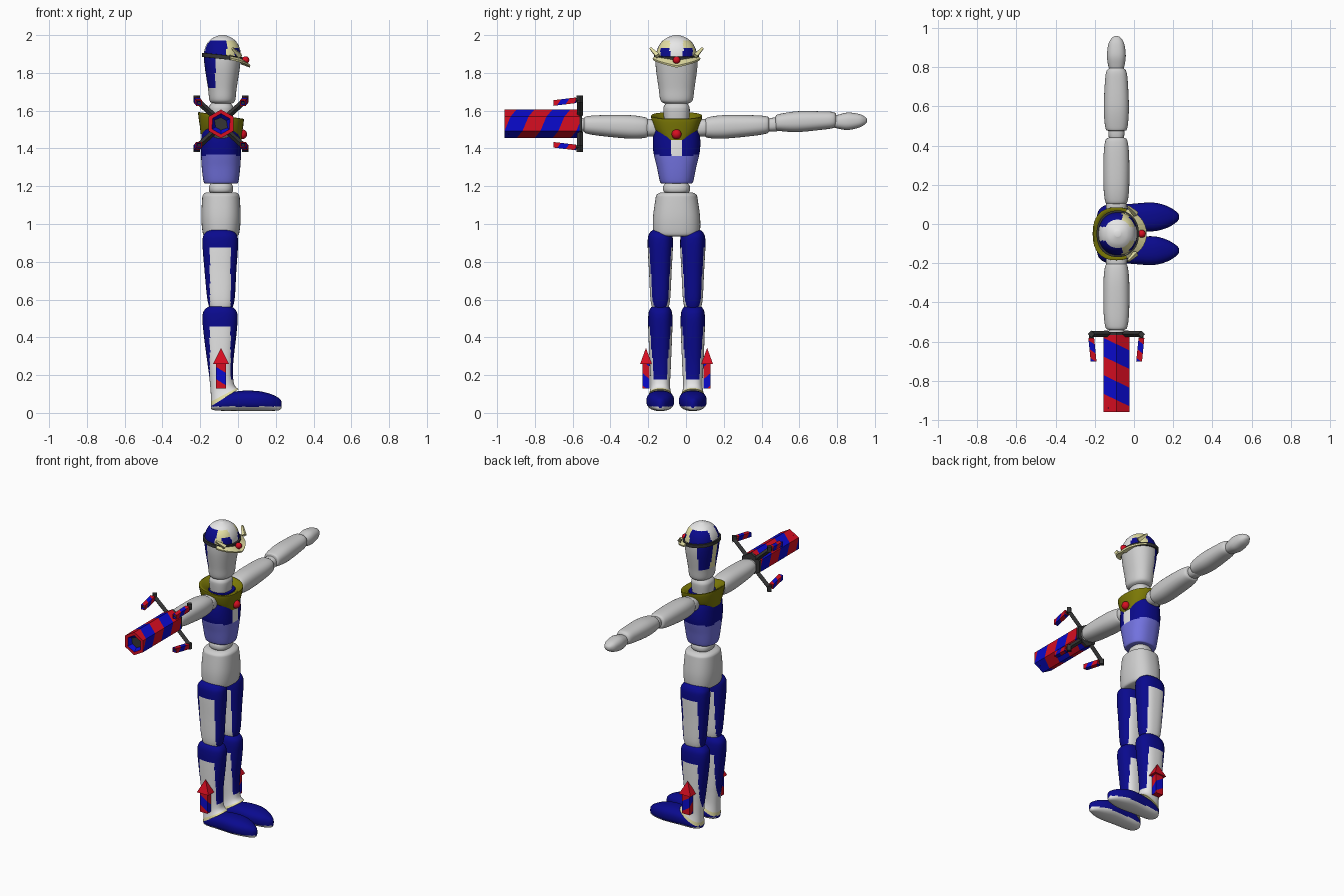
import bpy, bmesh, math
from mathutils import Vector, Matrix

old = bpy.data.objects.get("Cube")
if old:
    bpy.data.objects.remove(old, do_unlink=True)

XC, YC = -0.09, -0.05  # body axis
COLOURS = {
    "body_grey": (0.62, 0.62, 0.62), "white": (0.85, 0.85, 0.85),
    "dark_blue": (0.003, 0.003, 0.27), "bright_blue": (0.003, 0.003, 0.62),
    "red": (0.68, 0.004, 0.015), "lavender_blue": (0.17, 0.17, 0.74),
    "olive": (0.2, 0.19, 0.002), "pale_yellow": (0.78, 0.74, 0.37),
    "dark_grey": (0.035, 0.035, 0.035)}
MATS = {}
for key, rgb in COLOURS.items():
    m = MATS[key] = bpy.data.materials.new(key)
    m.use_nodes = True
    m.diffuse_color = (*rgb, 1)
    m.node_tree.nodes["Principled BSDF"].inputs["Base Color"].default_value = (*rgb, 1)


def finish(name, bm, rule, place=None, smooth=True):
    """Colour faces by a colour name or rule, move points into place, add the object."""
    names = []
    for f in bm.faces:
        col = rule if isinstance(rule, str) else rule(f)
        if col not in names:
            names.append(col)
        f.material_index = names.index(col)
        f.smooth = smooth
    if place:
        for v in bm.verts:
            v.co = place(v.co)
    bmesh.ops.recalc_face_normals(bm, faces=bm.faces[:])
    me = bpy.data.meshes.new(name)
    bm.to_mesh(me)
    bm.free()
    for n in names:
        me.materials.append(MATS[n])
    if smooth:
        me.set_sharp_from_angle(angle=math.radians(45))
    ob = bpy.data.objects.new(name, me)
    bpy.context.collection.objects.link(ob)
    return ob


def spline(a, b, c, d, t):
    return b + 0.5 * t * (c - a + t * (2 * a - 5 * b + 4 * c - d + t * (3 * (b - c) + d - a)))


def loft(name, rings, rule, place=None, segs=48, sub=6, power=2.4):
    """Skin through rounded rings given as (height, centre x, radius x, radius y)."""
    rings = [Vector(r) for r in rings]
    path = []
    for i in range(len(rings) - 1):
        a, b, c, d = (rings[min(max(i + k, 0), len(rings) - 1)] for k in (-1, 0, 1, 2))
        path += [spline(a, b, c, d, k / sub) for k in range(sub)]
    path.append(rings[-1])
    bm = bmesh.new()
    loops = []
    for z, cx, rx, ry in path:
        loop = []
        for k in range(segs):
            a = 2 * math.pi * k / segs
            c, s = math.cos(a), math.sin(a)
            e = 2 / power
            loop.append(bm.verts.new((cx + rx * math.copysign(abs(c) ** e, c),
                                      ry * math.copysign(abs(s) ** e, s), z)))
        loops.append(loop)
    for lo, hi in zip(loops, loops[1:]):
        for k in range(segs):
            n = (k + 1) % segs
            bm.faces.new((lo[k], lo[n], hi[n], hi[k]))
    bm.faces.new(loops[0])
    bm.faces.new(loops[-1])
    by_point = rule if isinstance(rule, str) else lambda f: rule(f.calc_center_median())
    return finish(name, bm, by_point, place)


def striped_prism(name, n, r, length, pitch, place):
    """Flat-sided bar with red and blue stripes winding round it."""
    bm = bmesh.new()
    bmesh.ops.create_cone(bm, cap_ends=True, segments=n, radius1=r, radius2=r, depth=length,
                          matrix=Matrix.Translation((0, 0, length / 2)))
    v0 = next(iter(bm.verts)).co
    turn = math.pi / n - math.atan2(v0.y, v0.x)
    bmesh.ops.rotate(bm, verts=bm.verts[:], matrix=Matrix.Rotation(turn, 3, 'Z'))
    bm.normal_update()
    colours = {}
    half = math.pi / n
    count = int(2 * length / abs(pitch)) + 3
    for nrm in [f.normal.copy() for f in bm.faces if abs(f.normal.z) < 0.5]:
        a = math.atan2(nrm.y, nrm.x)
        tangent = Vector((-nrm.y, nrm.x, 0))
        width = 2 * r * math.sin(half)
        normal = nrm.cross(tangent * width + Vector((0, 0, pitch / n)))
        side = lambda: [f for f in bm.faces if f.normal.dot(nrm) > 0.99]
        for k in range(-count, count + 1):
            co = nrm * r * math.cos(half) + Vector((0, 0, pitch * (a / math.tau + k / 2)))
            fs = side()
            geom = fs + list({e for f in fs for e in f.edges}) + list({v for f in fs for v in f.verts})
            bmesh.ops.bisect_plane(bm, geom=geom, dist=1e-6, plane_co=co, plane_no=normal)
            bm.normal_update()
        for f in side():
            c = f.calc_center_median()
            phase = c.z / pitch - a / math.tau - c.dot(tangent) / width / n
            colours[f] = "red" if phase % 1 >= 0.5 else "bright_blue"
    # Stepped muzzle
    end = max(bm.faces, key=lambda f: f.calc_center_median().z)
    for ring, depth in (("red", 0), ("bright_blue", -r * 0.3)):
        out = bmesh.ops.inset_region(bm, faces=[end], thickness=r * 0.28, depth=depth)
        colours.update({f: ring for f in out["faces"]})
    colours[end] = "dark_grey"
    return finish(name, bm, lambda f: colours.get(f, "red"), place, smooth=False)


def beam(name, a, b, width, col, tip=None):
    a, b = Vector(a), Vector(b)
    bm = bmesh.new()
    mat = Matrix.Translation((a + b) / 2) @ (b - a).to_track_quat('Z', 'Y').to_matrix().to_4x4()
    bmesh.ops.create_cone(bm, cap_ends=True, segments=4, radius1=width,
                          radius2=width if tip is None else tip, depth=(b - a).length, matrix=mat)
    return finish(name, bm, col, smooth=False)


def gem(name, centre, r):
    bm = bmesh.new()
    bmesh.ops.create_uvsphere(bm, u_segments=16, v_segments=10, radius=r, matrix=Matrix.Translation(centre))
    return finish(name, bm, "red")


def body(v):
    return Vector((v.x, YC + v.y, v.z))


# Torso, waist, pelvis and neck
def torso_colour(c):
    d = abs(c.y)
    if c.x > XC + 0.05 and d < 0.03 and 1.36 < c.z < 1.48:
        return "white"
    return "dark_blue" if c.z > 1.355 + 0.3 * abs(d - 0.06) else "lavender_blue"


loft("torso", [(1.215, XC, .08, .075), (1.225, XC, .092, .088), (1.3, XC, .102, .104), (1.4, XC, .106, .125),
               (1.5, XC, .1, .118), (1.55, XC, .08, .08)], torso_colour, body, 72, 10)
loft("waist", [(1.16, XC, .05, .055), (1.175, XC, .063, .07), (1.2, XC, .063, .07), (1.22, XC, .05, .055)], "body_grey", body)
loft("pelvis", [(.935, XC, .08, .1), (.95, XC, .096, .122), (1.03, XC, .104, .125), (1.13, XC, .1, .112),
                (1.155, XC, .095, .105), (1.167, XC, .08, .085)], "body_grey", body)
loft("neck", [(1.53, XC, .06, .065), (1.6, XC, .066, .07), (1.625, XC, .062, .066), (1.645, XC, .045, .05)], "body_grey", body)
loft("collar", [(1.46, XC, .108, .085), (1.5, XC, .112, .115), (1.555, XC, .12, .133), (1.575, XC, .116, .13),
                (1.55, XC, .075, .085), (1.52, XC, .06, .06)], "olive",
     lambda v: Vector((v.x, YC + v.y, v.z - 0.15 * (v.x - XC))), 32, 3)
gem("chest_gem", (.022, YC, 1.475), .026)


# Head with painted cap, headband, visor and fins
def head_colour(c):
    d = abs(c.y)
    if c.z < 1.89 - 0.1 * (c.x - XC):
        if c.x < -.12 and c.z > 1.72:
            return "pale_yellow" if d < .025 else "dark_blue"
        return "body_grey"
    if d < .035 or c.z > 1.972:
        return "white"
    if c.x > -.06 and (c.z > 1.93 or d > .085):
        return "pale_yellow"
    return "dark_blue"


HX = -.083
loft("head", [(1.637, HX, .05, .06), (1.655, HX, .068, .085), (1.72, HX, .076, .095), (1.83, HX, .093, .11),
              (1.9, HX, .098, .108), (1.95, HX, .084, .09), (1.982, HX, .055, .058), (2, HX, .015, .015)],
     head_colour, body, 72, 10, 2.2)
loft("headband", [(1.873, HX, .096, .108), (1.874, HX, .108, .119), (1.895, HX, .108, .119), (1.896, HX, .096, .108)],
     "dark_grey", lambda v: Vector((v.x, YC + v.y, v.z - 0.1 * (v.x - HX))), 48, 1, 2.2)
bm = bmesh.new()
rows = []
for k in range(-8, 9):
    t = math.radians(k * 9)
    rise = 0.04 * abs(k) / 8
    rows.append([bm.verts.new((HX + r * math.cos(t), YC + .9 * r * math.sin(t), z + rise))
                 for r, z in ((.1, 1.845), (.145, 1.828), (.148, 1.838), (.1, 1.868))])
for a, b in zip(rows, rows[1:]):
    for k in range(4):
        bm.faces.new((a[k], a[k - 1], b[k - 1], b[k]))
bm.faces.new(rows[0])
bm.faces.new(rows[-1])
finish("visor", bm, "pale_yellow", smooth=False)
gem("head_gem", (.04, YC, 1.868), .02)
for s, label in ((1, "left"), (-1, "right")):
    beam(label + "_head_fin", (.01, YC + s * .1, 1.89), (-.03, YC + s * .138, 1.93), .016, "pale_yellow", .008)


# Legs, feet and ankle arrows
def panel(top, low):
    return lambda c: "dark_blue" if c.z > top or (abs(c.x + .094) > .055 and c.z > low) else "white"


def shin_colour(c):
    return "pale_yellow" if c.z < .096 else panel(.46, .17)(c)


for s, label in ((1, "left"), (-1, "right")):
    def leg(v, s=s):
        return Vector((v.x, YC + s * (.086 + v.y), v.z))

    def shin(v, s=s):
        slope = .62 * max(0, 1 - (v.z - .08) / .12)
        return leg(v, s) + Vector((0, 0, slope * (v.x + .07)))

    def foot(v, s=s):
        return Vector((v.z, YC + s * (.086 + v.y), v.x))

    def arrow(v, s=s):
        return Vector((XC + v.x, YC + s * (.162 + .72 * v.y), .13 + v.z))

    loft(label + "_thigh", [(.545, -.09, .055, .04), (.6, -.09, .072, .052), (.75, -.093, .084, .06), (.9, -.094, .094, .067),
                            (.95, -.094, .082, .058), (.975, -.094, .04, .03)], panel(.87, 0), leg, 64, 10)
    loft(label + "_shin", [(.08, -.07, .074, .064), (.14, -.083, .062, .052), (.25, -.093, .067, .056), (.42, -.095, .087, .063),
                           (.51, -.095, .093, .064), (.55, -.095, .078, .055), (.575, -.095, .035, .03)], shin_colour, shin, 64, 12)
    loft(label + "_foot", [(-.142, .035, .015, .025), (-.11, .05, .038, .055), (0, .063, .052, .068), (.1, .063, .053, .073),
                           (.17, .056, .045, .055), (.215, .046, .033, .028), (.23, .043, .018, .01)],
         lambda c: "white" if c.x < .034 else "dark_blue", foot, 56, 8)
    striped_prism(label + "_arrow_shaft", 4, .037, .135, .13, arrow)
    bm = bmesh.new()
    bmesh.ops.create_cone(bm, cap_ends=True, segments=4, radius1=.06, radius2=0, depth=.085,
                          matrix=Matrix.Translation((0, 0, .172)) @ Matrix.Rotation(math.pi / 4, 4, 'Z'))
    finish(label + "_arrow_head", bm, "red", arrow, smooth=False)

# Arms: both upper arms, then the left forearm and hand
for s, label in ((1, "left"), (-1, "right")):
    def arm(v, s=s):
        return Vector((XC + v.x, YC + s * v.z, 1.503 + .045 * v.z + v.y))

    loft(label + "_shoulder", [(.09, 0, .04, .04), (.12, 0, .052, .046), (.155, 0, .052, .046), (.18, 0, .035, .035)], "body_grey", arm)
    loft(label + "_upper_arm", [(.152, 0, .04, .04), (.165, 0, .057, .054), (.25, 0, .066, .062), (.4, 0, .065, .055),
                                (.475, 0, .056, .046), (.49, 0, .04, .035)], "body_grey", arm)
    loft(label + "_elbow", [(.47, 0, .03, .03), (.5, 0, .04, .036), (.53, 0, .04, .036), (.55, 0, .03, .03)], "body_grey", arm)
    if s == 1:
        loft("left_forearm", [(.525, 0, .04, .035), (.54, 0, .056, .044), (.64, 0, .064, .055), (.78, 0, .058, .048),
                              (.83, 0, .05, .042), (.845, 0, .035, .03)], "body_grey", lambda v: arm(v) + Vector((0, 0, .01)))
        loft("left_hand", [(.82, 0, .03, .025), (.86, 0, .042, .038), (.91, 0, .048, .046), (.97, 0, .04, .035),
                           (1.0, 0, .022, .018), (1.008, 0, .008, .008)], "body_grey", arm)


# Striped arm cannon with its bracket and four small barrels
GZ = 1.53


def cannon(v):
    return Vector((XC + v.x, YC - .515 - v.z, GZ + v.y))


striped_prism("arm_cannon", 6, .076, .395, -.19, cannon)
bm = bmesh.new()
bmesh.ops.create_cone(bm, cap_ends=True, segments=6, radius1=.074, radius2=.074, depth=.03)
finish("cannon_bracket", bm, "dark_grey", cannon, smooth=False)
for i in (1, -1):
    for j in (1, -1):
        tip = Vector((XC + i * .128, -.562, GZ + j * .125))
        beam("bracket_arm", (XC + i * .04, -.56, GZ + j * .045), tip, .016, "dark_grey")
        beam("bracket_tip", tip - Vector((0, 0, j * .012)), tip + Vector((0, 0, j * .024)), .018, "dark_grey")
        beam("barrel_mount", tip, tip - Vector((0, .03, 0)), .011, "dark_grey")
        striped_prism("small_barrel", 4, .021, .12, -.09,
                      lambda v: tip + Vector((v.x - i * .1 * v.z, -.02 - v.z, v.y - j * .12 * v.z)))
